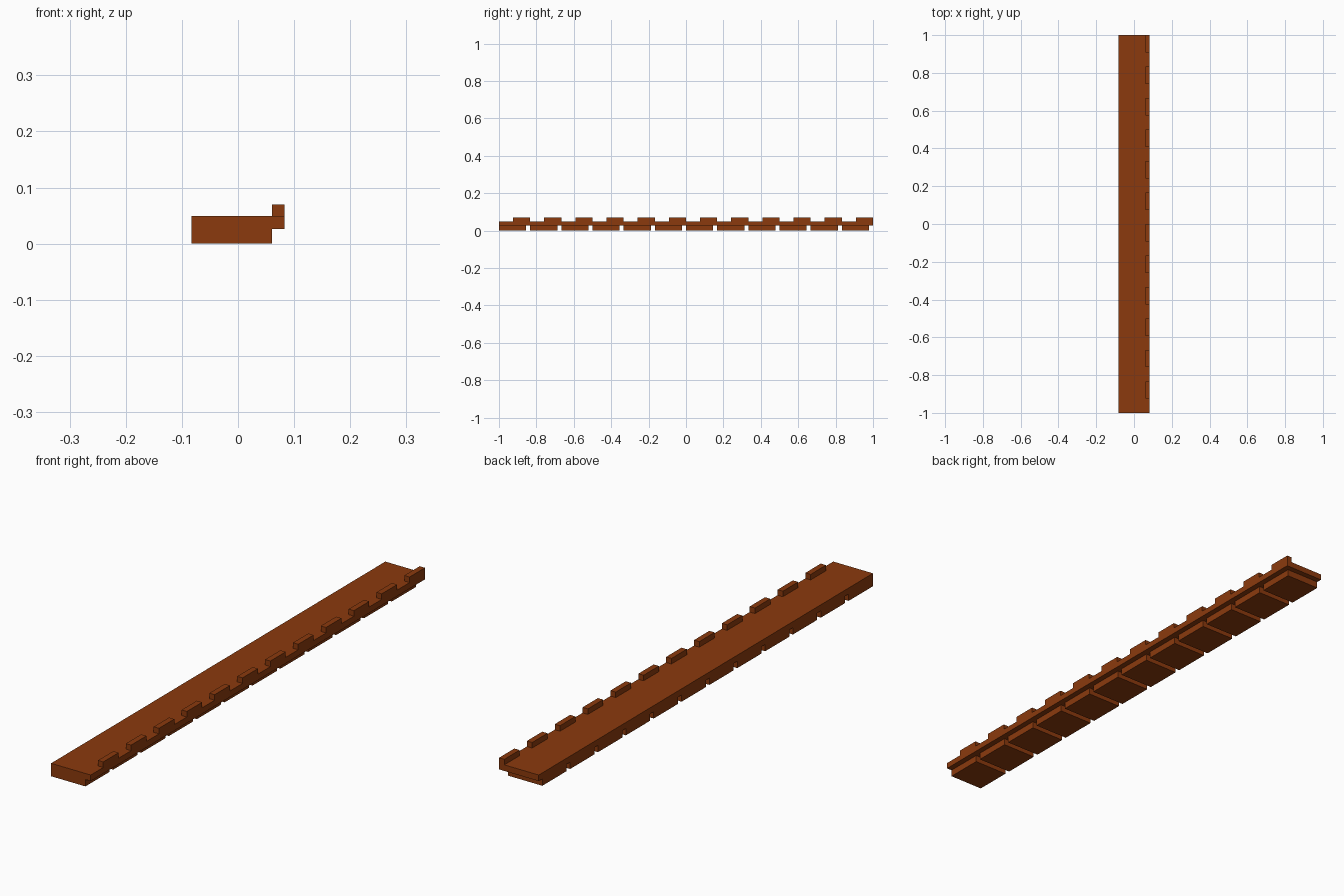
import bpy
import bmesh
from mathutils import Matrix, Vector

if "Cube" in bpy.data.objects:
    bpy.data.objects.remove(bpy.data.objects["Cube"])

COUNT = 12
PITCH = 2.0 / COUNT
X_LEFT, X_STEP, X_RIGHT = -0.083, 0.061, 0.083
Z_MID, Z_DECK, Z_TOP = 0.026, 0.049, 0.07

brown = bpy.data.materials.new("reddish brown")
brown.diffuse_color = (0.26, 0.042, 0.004, 1.0)
brown.use_nodes = True
brown.node_tree.nodes["Principled BSDF"].inputs["Base Color"].default_value = brown.diffuse_color


def add_boxes(name, boxes):
    """One object made of axis-aligned boxes given as (low corner, high corner)."""
    bm = bmesh.new()
    for low, high in boxes:
        low, high = Vector(low), Vector(high)
        matrix = Matrix.Translation((low + high) / 2) @ Matrix.Diagonal((*(high - low), 1.0))
        bmesh.ops.create_cube(bm, size=1.0, matrix=matrix)
    mesh = bpy.data.meshes.new(name)
    bm.to_mesh(mesh)
    bm.free()
    mesh.materials.append(brown)
    obj = bpy.data.objects.new(name, mesh)
    bpy.context.collection.objects.link(obj)
    return obj


starts = [-1.0 + i * PITCH for i in range(COUNT)]

# Continuous upper slab, including the overhanging lip on the right
add_boxes("deck_slab", [((X_LEFT, -1, Z_MID), (X_RIGHT, 1, Z_DECK))])

# Lower blocks, each followed by a narrow gap that runs right across
add_boxes("lower_blocks", [
    ((X_LEFT, y, 0), (X_STEP, y + 0.145, Z_MID)) for y in starts])

# Raised teeth along the right edge, at the far end of each section
add_boxes("edge_teeth", [
    ((X_STEP, y + 0.075, Z_DECK), (X_RIGHT, y + PITCH, Z_TOP)) for y in starts])
